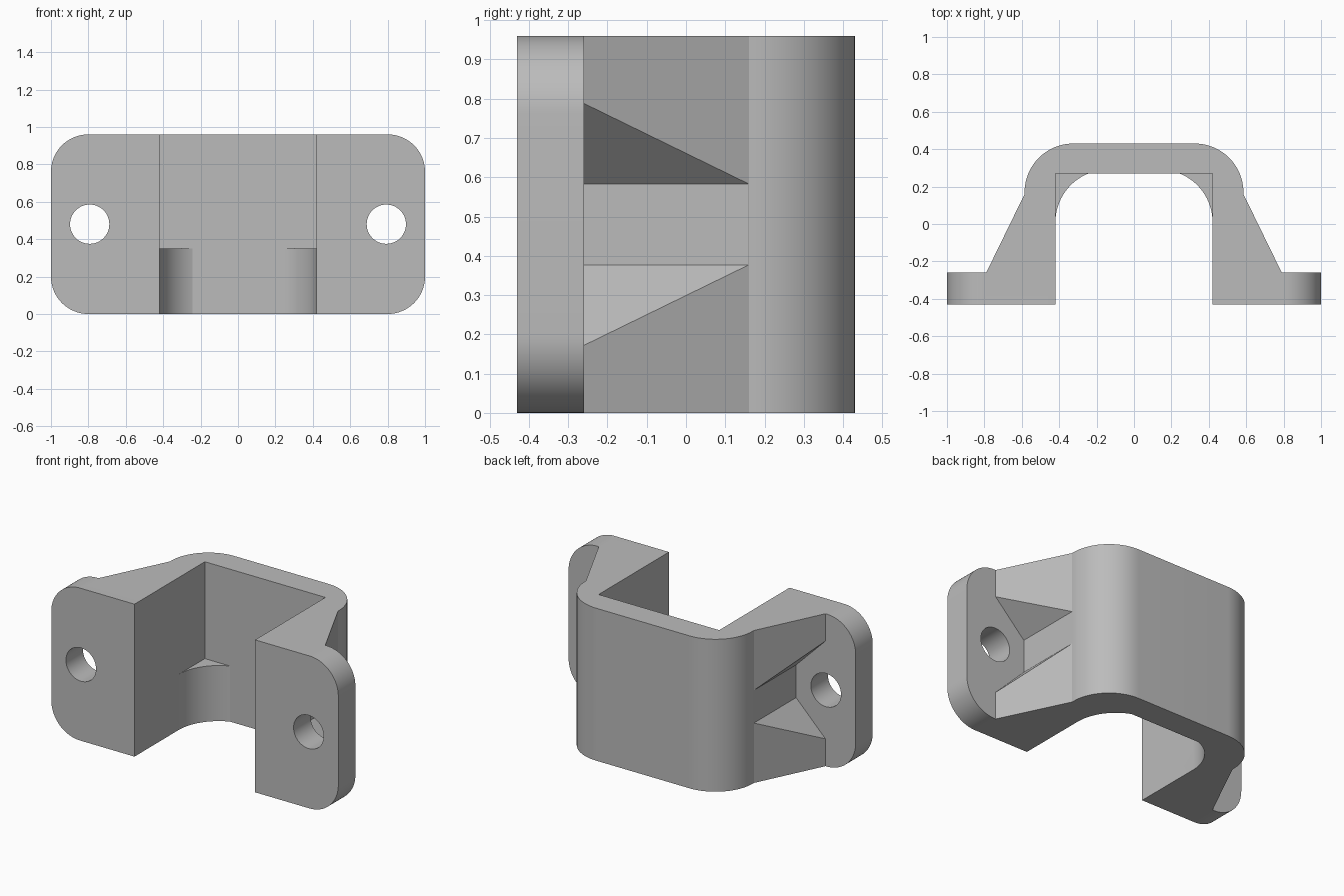
import bpy, bmesh, math
from mathutils import Vector

cube = bpy.data.objects.get("Cube")
if cube:
    bpy.data.objects.remove(cube, do_unlink=True)

H = 0.96          # height
MID = H / 2       # centre line of the screw holes
FRONT, BACK, LEDGE = -0.43, 0.43, -0.26

grey = bpy.data.materials.new("plain grey")
grey.use_nodes = True
grey.diffuse_color = (0.5, 0.5, 0.5, 1)
grey.node_tree.nodes["Principled BSDF"].inputs["Base Color"].default_value = (0.5, 0.5, 0.5, 1)


def arc(cx, cy, r, a0, a1, n=20):
    """Points on a circular arc, angles in degrees."""
    angles = [math.radians(a0 + (a1 - a0) * i / n) for i in range(n + 1)]
    return [(cx + r * math.cos(a), cy + r * math.sin(a)) for a in angles]


def mirrored(points):
    """Close a right-hand half outline with its mirror image."""
    return points + [(-x, y) for x, y in reversed(points)]


def prism(name, outline, lo, hi, axis="z"):
    """Extrude an outline along z (outline in x, y) or along y (outline in x, z)."""
    bm = bmesh.new()
    place = (lambda u, v: (u, v, lo)) if axis == "z" else (lambda u, v: (u, lo, v))
    face = bm.faces.new([bm.verts.new(place(u, v)) for u, v in outline])
    move = Vector((0, 0, hi - lo)) if axis == "z" else Vector((0, hi - lo, 0))
    grown = bmesh.ops.extrude_face_region(bm, geom=[face])["geom"]
    bmesh.ops.translate(bm, vec=move, verts=[g for g in grown if isinstance(g, bmesh.types.BMVert)])
    bmesh.ops.recalc_face_normals(bm, faces=bm.faces)
    mesh = bpy.data.meshes.new(name)
    bm.to_mesh(mesh)
    bm.free()
    mesh.materials.append(grey)
    obj = bpy.data.objects.new(name, mesh)
    bpy.context.collection.objects.link(obj)
    return obj


def combine(target, tool, operation="DIFFERENCE"):
    """Apply a boolean and discard the tool."""
    bpy.context.view_layer.objects.active = target
    mod = target.modifiers.new("boolean", "BOOLEAN")
    mod.operation, mod.solver, mod.object = operation, "EXACT", tool
    bpy.ops.object.modifier_apply(modifier=mod.name)
    bpy.data.objects.remove(tool, do_unlink=True)


# Arched body with sloping sides
side = [(0.79, -0.38), (0.79, LEDGE), (0.585, 0.16)]
bracket = prism("clamp_bracket", mirrored(side + arc(0.325, 0.17, 0.26, 0, 90)), 0, H)

# Flared recesses around the screw holes
for s in (-1, 1):
    flare = [(s * 0.585, MID - 0.103), (s * 1.085, MID - 0.603),
             (s * 1.085, MID + 0.603), (s * 0.585, MID + 0.103)]
    combine(bracket, prism("recess_cutter", flare, -0.34, 0.158, "y"))

# Rounded mounting plate
r = 0.2
plate = mirrored(arc(1 - r, r, r, -90, 0) + arc(1 - r, H - r, r, 0, 90))
combine(bracket, prism("mounting_plate", plate, FRONT, LEDGE, "y"), "UNION")

# Channel: square above, rounded inner corners below
square = mirrored([(0.42, -0.6), (0.42, 0.27)])
combine(bracket, prism("upper_channel_cutter", square, 0.35, 1.2))
end = math.degrees(math.asin(0.26 / 0.28))
rounded = mirrored([(0.42, -0.6)] + arc(0.14, 0.01, 0.28, 0, end))
combine(bracket, prism("lower_channel_cutter", rounded, -0.2, 0.5))

# Screw holes
for s in (-1, 1):
    hole = arc(s * 0.793, MID, 0.105, 0, 360, 48)[:-1]
    combine(bracket, prism("hole_cutter", hole, -0.6, -0.1, "y"))

# Smooth the curves, keep the corners sharp
bpy.ops.object.select_all(action="DESELECT")
bracket.select_set(True)
bpy.context.view_layer.objects.active = bracket
bpy.ops.object.shade_smooth_by_angle(angle=math.radians(15))
